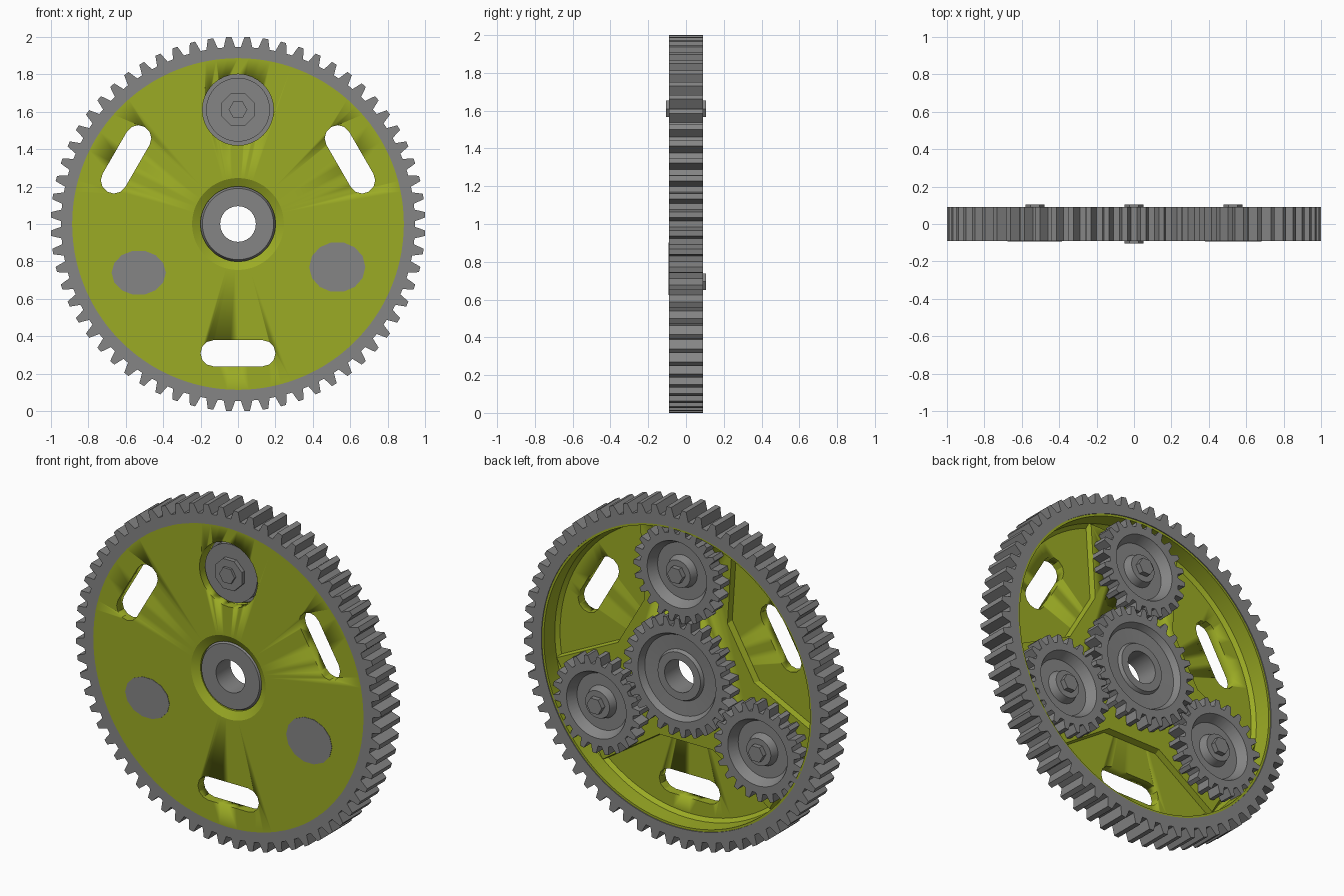
import bpy, bmesh
from math import sin, cos, pi, radians
from mathutils import Matrix, Vector

old = bpy.data.objects.get("Cube")
if old:
    bpy.data.objects.remove(old, do_unlink=True)


def material(name, rgb):
    m = bpy.data.materials.new(name)
    m.use_nodes = True
    m.diffuse_color = (*rgb, 1)
    bsdf = m.node_tree.nodes["Principled BSDF"]
    bsdf.inputs["Base Color"].default_value = (*rgb, 1)
    bsdf.inputs["Roughness"].default_value = 0.6
    return m


GREEN = material("lime green", (0.33, 0.41, 0.018))
GREY = material("steel grey", (0.235, 0.235, 0.235))


def finish(name, bm, mat, centre=(0, 0)):
    """Clean the mesh, place it relative to the wheel axis, shade it."""
    bmesh.ops.remove_doubles(bm, verts=bm.verts, dist=1e-5)
    bmesh.ops.recalc_face_normals(bm, faces=bm.faces)
    me = bpy.data.meshes.new(name)
    bm.to_mesh(me)
    bm.free()
    me.materials.append(mat)
    ob = bpy.data.objects.new(name, me)
    bpy.context.collection.objects.link(ob)
    ob.location = (centre[0], 0, 1 + centre[1])
    bpy.ops.object.select_all(action='DESELECT')
    ob.select_set(True)
    bpy.context.view_layer.objects.active = ob
    bpy.ops.object.shade_smooth_by_angle(angle=radians(25))
    return ob


def revolve(name, profile, mat, centre=(0, 0), steps=64, teeth=0, tip=0, phase=0):
    """Spin a closed (radius, y) profile; with teeth, its largest radius alternates."""
    root = max(r for r, y in profile)
    if teeth:
        pitch = 2 * pi / teeth
        angles = [(phase + (t + o) * pitch, R) for t in range(teeth)
                  for o, R in ((-.33, root), (-.15, tip), (.15, tip), (.33, root))]
    else:
        angles = [(phase + 2 * pi * i / steps, root) for i in range(steps)]
    bm = bmesh.new()
    loops = []
    for a, R in angles:
        radii = [(R if r == root else r, y) for r, y in profile]
        loops.append([bm.verts.new((r * cos(a), y, r * sin(a))) for r, y in radii])
    n = len(profile)
    for A, B in zip(loops, loops[1:] + loops[:1]):
        for j in range(n):
            k = (j + 1) % n
            if profile[j][0] or profile[k][0]:
                bm.faces.new((A[j], A[k], B[k], B[j]))
    # collapse the quads that meet the axis
    bmesh.ops.dissolve_degenerate(bm, dist=1e-6, edges=bm.edges)
    return finish(name, bm, mat, centre)


def prism(name, outline, y0, y1, mat, centre=(0, 0), taper=1):
    """Extrude an (x, z) outline from y0 to y1."""
    bm = bmesh.new()
    front = [bm.verts.new((x, y0, z)) for x, z in outline]
    back = [bm.verts.new((x * taper, y1, z * taper)) for x, z in outline]
    bm.faces.new(front)
    bm.faces.new(back)
    for i in range(len(front)):
        j = (i + 1) % len(front)
        bm.faces.new((front[i], front[j], back[j], back[i]))
    return finish(name, bm, mat, centre)


def ellipse(rx, rz, n, turn=0):
    return [(rx * cos(turn + 2 * pi * i / n), rz * sin(turn + 2 * pi * i / n)) for i in range(n)]


def cut(ob, cutter):
    cutter.hide_render = True
    mod = ob.modifiers.new("cut", 'BOOLEAN')
    mod.operation = 'DIFFERENCE'
    mod.solver = 'EXACT'
    mod.object = cutter
    bpy.context.view_layer.objects.active = ob
    bpy.ops.object.modifier_apply(modifier=mod.name)


def turned(points, angle):
    rot = Matrix.Rotation(angle, 2)
    return [tuple(rot @ Vector(p)) for p in points]


ARMS = [radians(a) for a in (90, 210, 330)]
ORBIT = 0.61

# Toothed outer rim
revolve("outer_rim_gear", [(.885, -.09), (.935, -.09), (.945, -.08), (.945, .08),
                           (.935, .09), (.885, .09)][:1]
        + [(.945, -.09), (.945, .09), (.885, .09)],
        GREY, teeth=64, tip=1.0, phase=pi / 2 + pi / 64)

# Dished web with a sloped hub opening and a thin wall lining the rim
web = revolve("wheel_web", [(.245, -.09), (.20, -.065), (.20, -.035), (.85, -.035),
                            (.87, -.015), (.872, .085), (.886, .085), (.886, -.09)],
              GREEN, steps=96)

# Three-armed raised carrier under the small gears
arm = [(.83, -.31), (.83, .31), (.37, .28)]
arm = [(.37, -.28)] + arm
carrier = prism("gear_carrier", [p for a in ARMS for p in turned(arm, a)],
                -.04, .0, GREEN, taper=.97)
bore = prism("carrier_bore_cutter", ellipse(.2, .2, 32), -.2, .2, GREEN)
cut(carrier, bore)
cutters = [bore]

# Opening in front of the top gear
top = (0, ORBIT)
port = prism("top_port_cutter", ellipse(.19, .19, 32), -.2, .2, GREEN, top)
cutters.append(port)
cut(web, port)
cut(carrier, port)

# Three rounded slots, opposite the arms
half, rad = .13, .07
slot = [(s * (half + rad * cos(t)), s * rad * sin(t)) for s in (1, -1)
        for t in [radians(d) for d in range(-90, 91, 30)]]
for i, a in enumerate(ARMS):
    b = a + pi
    c = (.69 * cos(b), .69 * sin(b))
    cutter = prism(f"slot_cutter_{i}", turned(slot, b + pi / 2), -.2, .2, GREEN, c)
    cutters.append(cutter)
    cut(web, cutter)
for c in cutters:
    bpy.data.objects.remove(c, do_unlink=True)

# Central gear with a through bore
revolve("centre_gear", [(.095, -.07), (.19, -.07), (.2, -.05), (.2, 0), (.3, 0), (.3, .085),
                        (.255, .085), (.235, .05), (.15, .045), (.14, .065), (.095, .065)],
        GREY, teeth=27, tip=.35, phase=pi / 2)

# Three planet gears with bolts
for name, a in zip(("top", "right", "left"), ARMS):
    c = (ORBIT * cos(a), ORBIT * sin(a))
    revolve(f"{name}_planet_gear",
            [(0, -.065), (.17, -.065), (.17, 0), (.24, 0), (.24, .085), (.195, .085),
             (.165, .03), (.095, .03), (.08, .075), (0, .075)],
            GREY, c, teeth=22, tip=.286, phase=a + pi / 22)
    prism(f"{name}_back_bolt", ellipse(.05, .05, 6), .07, .105, GREY, c)

# Front bolt stack on the top gear
prism("top_front_nut", ellipse(.095, .095, 8, pi / 8), -.09, -.06, GREY, top)
prism("top_front_bolt", ellipse(.05, .05, 6), -.105, -.085, GREY, top)

# Flush grey spots on the front face
prism("right_front_spot", ellipse(.145, .12, 14), -.0925, -.088, GREY, (-.53, -.26))
prism("left_front_spot", ellipse(.15, .135, 14), -.0925, -.088, GREY, (.53, -.23))
